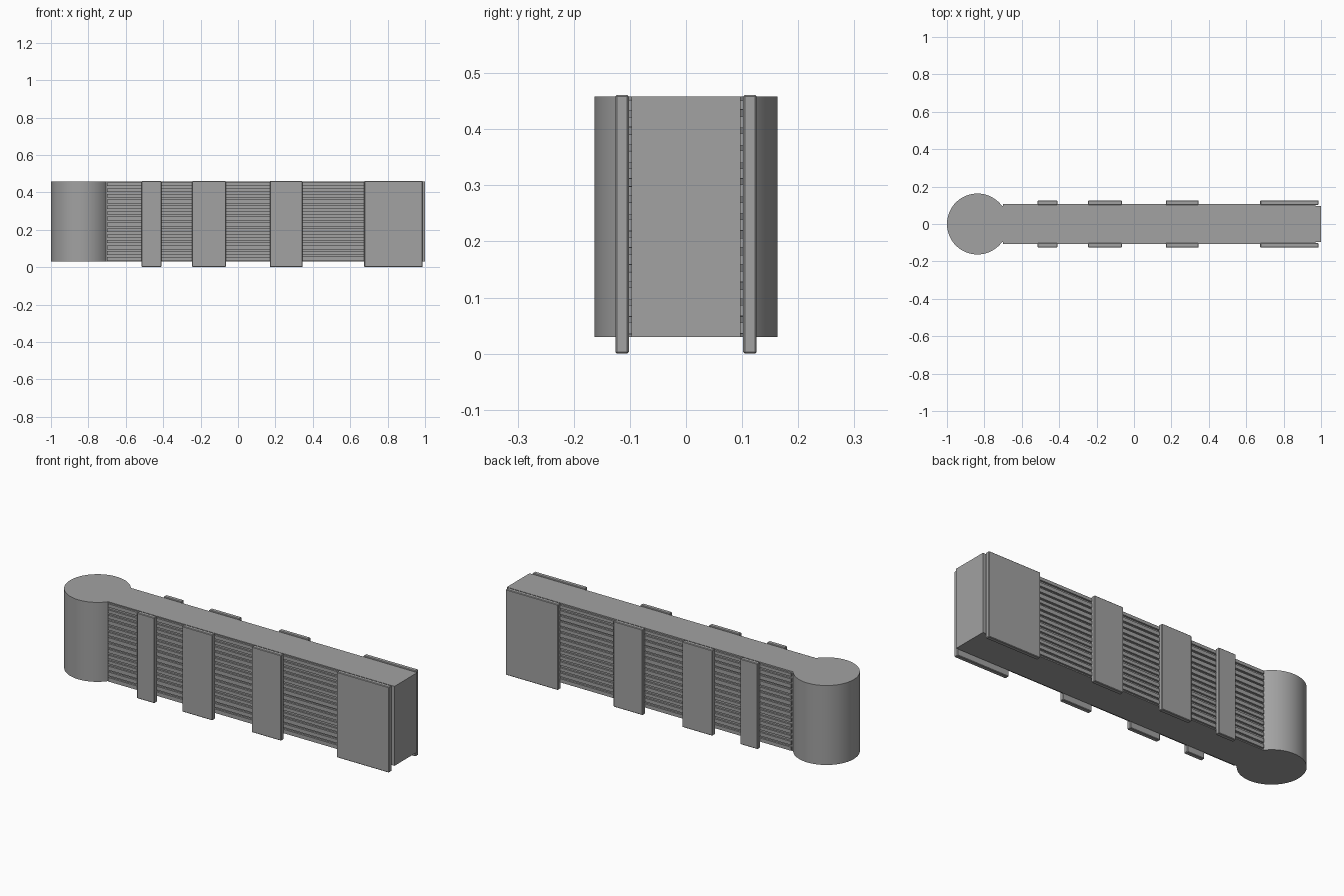
import bpy
import bmesh
import math
import random
from mathutils import Matrix

random.seed(4)
if "Cube" in bpy.data.objects:
    bpy.data.objects.remove(bpy.data.objects["Cube"], do_unlink=True)

# One plain grey for every part
GREY = (0.36, 0.36, 0.36, 1)
mat = bpy.data.materials.new("plain grey")
mat.use_nodes = True
mat.diffuse_color = GREY
mat.node_tree.nodes["Principled BSDF"].inputs["Base Color"].default_value = GREY

BOTTOM, TOP = 0.03, 0.458
HALF = 0.097          # half thickness of the wall
RADIUS = 0.163        # round tower at the end


def finish(name, bm):
    mesh = bpy.data.meshes.new(name)
    bmesh.ops.recalc_face_normals(bm, faces=bm.faces)
    bm.to_mesh(mesh)
    bm.free()
    mesh.materials.append(mat)
    obj = bpy.data.objects.new(name, mesh)
    bpy.context.collection.objects.link(obj)
    return obj


def box(name, x, y, z, bevel=0, tilt=0):
    """Box from (min, max) ranges, with optional bevel and small tilt."""
    bm = bmesh.new()
    bmesh.ops.create_cube(bm, size=1)
    size = [r[1] - r[0] for r in (x, y, z)]
    bmesh.ops.scale(bm, vec=size, verts=bm.verts)
    bmesh.ops.rotate(bm, matrix=Matrix.Rotation(tilt, 3, 'Y'), verts=bm.verts)
    bmesh.ops.translate(bm, vec=[sum(r) / 2 for r in (x, y, z)], verts=bm.verts)
    obj = finish(name, bm)
    if bevel:
        mod = obj.modifiers.new("soft edges", 'BEVEL')
        mod.width = bevel
        mod.segments = 1
    return obj


# Core: straight wall and round end in one outline, extruded upwards
cx = -1 + RADIUS
join = math.asin(HALF / RADIUS)
steps = 56
outline = [(1, -HALF), (1, HALF)]
for i in range(steps + 1):
    a = join + (2 * math.pi - 2 * join) * i / steps
    outline.append((cx + RADIUS * math.cos(a), RADIUS * math.sin(a)))
bm = bmesh.new()
base = bm.faces.new([bm.verts.new((x, y, BOTTOM)) for x, y in outline])
top = bmesh.ops.extrude_face_region(bm, geom=[base], use_keep_orig=True)["geom"]
bmesh.ops.translate(bm, vec=(0, 0, TOP - BOTTOM),
                    verts=[v for v in top if isinstance(v, bmesh.types.BMVert)])
core = finish("wall_core", bm)
core.select_set(True)
bpy.context.view_layer.objects.active = core
bpy.ops.object.shade_smooth_by_angle(angle=math.radians(30))

# Both faces: horizontal slats crossed by upright plates
PLATES = [(-0.515, -0.41), (-0.245, -0.065), (0.17, 0.345), (0.675, 0.987)]
SLATS = 14
pitch = (TOP - BOTTOM) / SLATS
for side, sign in (("front", -1), ("back", 1)):
    def span(a, b):
        return sorted((sign * a, sign * b))

    for i in range(SLATS):
        z = BOTTOM + i * pitch
        gap = random.uniform(0.004, 0.007)
        box(f"{side}_slat_{i + 1}", (-0.70, 0.97), span(HALF - 0.002, 0.107),
            (z + gap, z + pitch - gap), tilt=random.uniform(-0.001, 0.001))
    for i, x in enumerate(PLATES):
        box(f"{side}_plate_{i + 1}", x, span(0.102, 0.126), (0, 0.461), bevel=0.003)
